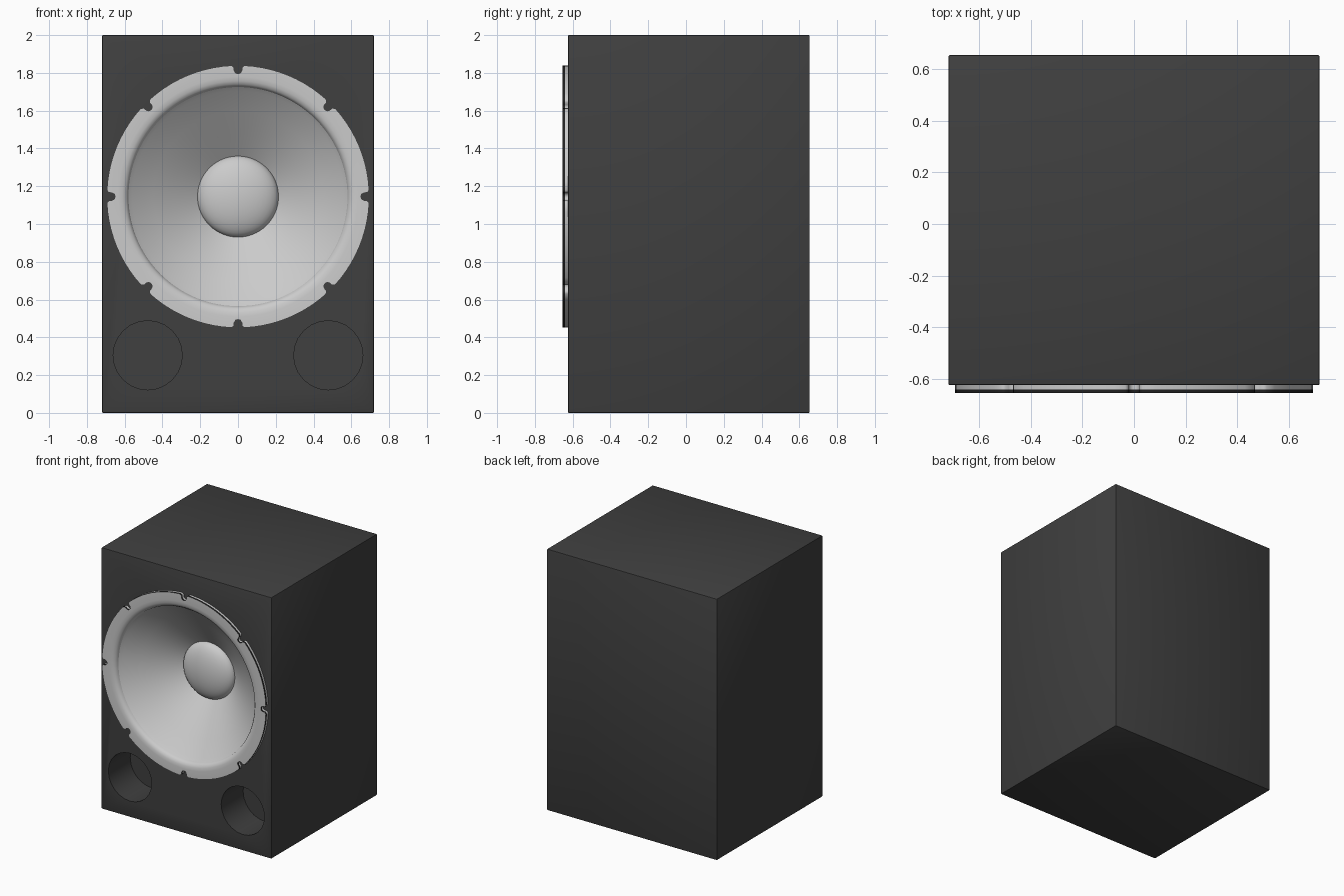
import bpy, bmesh, math
from mathutils import Matrix

if "Cube" in bpy.data.objects:
    bpy.data.objects.remove(bpy.data.objects["Cube"])

CZ = 1.145            # height of the driver centre
FRONT = -0.655        # front plane of the driver frame
BAFFLE = -0.625       # front plane of the cabinet


def material(name, value):
    m = bpy.data.materials.new(name)
    m.diffuse_color = (value, value, value, 1)
    m.use_nodes = True
    m.node_tree.nodes["Principled BSDF"].inputs["Base Color"].default_value = m.diffuse_color
    return m


charcoal = material("charcoal", 0.05)
black = material("black", 0.015)
silver = material("light_grey", 0.6)


def add_object(name, bm, mats, angle=40):
    bmesh.ops.recalc_face_normals(bm, faces=bm.faces)
    me = bpy.data.meshes.new(name)
    bm.to_mesh(me)
    bm.free()
    for m in mats:
        me.materials.append(m)
    ob = bpy.data.objects.new(name, me)
    bpy.context.collection.objects.link(ob)
    bpy.ops.object.select_all(action='DESELECT')
    ob.select_set(True)
    bpy.context.view_layer.objects.active = ob
    bpy.ops.object.shade_smooth_by_angle(angle=math.radians(angle))
    return ob


def cutter(name, x, z, r, y0, depth, sides, r_back=None):
    """Cylinder or cone along y, starting just before the baffle."""
    bm = bmesh.new()
    bmesh.ops.create_cone(
        bm, cap_ends=True, segments=sides, radius1=r,
        radius2=r if r_back is None else r_back, depth=depth,
        matrix=Matrix.Translation((x, y0 + depth / 2, z))
        @ Matrix.Rotation(-math.pi / 2, 4, 'X'))
    ob = add_object(name, bm, [charcoal])
    ob.hide_render = True
    return ob


def lathe(rows, angles, mat_rule=None):
    """Join rows of (radius list or number, y) around the driver axis."""
    bm = bmesh.new()
    n = len(angles)
    rings = []
    for r, y in rows:
        rad = r if isinstance(r, list) else [r] * n
        if rad[0] == 0:
            rings.append([bm.verts.new((0, y, CZ))] * n)
        else:
            rings.append([bm.verts.new((q * math.sin(a), y, CZ + q * math.cos(a)))
                          for q, a in zip(rad, angles)])
    for k in range(len(rings) - 1):
        a, b = rings[k], rings[k + 1]
        for i in range(n):
            j = (i + 1) % n
            vs = list(dict.fromkeys((a[i], a[j], b[j], b[i])))
            f = bm.faces.new(vs)
            f.material_index = mat_rule(k) if mat_rule else 0
    return bm


# cabinet with driver opening and two bass ports
bm = bmesh.new()
bmesh.ops.create_cube(bm, size=1)
bmesh.ops.scale(bm, vec=(1.44, 1.28, 2), verts=bm.verts)
bmesh.ops.translate(bm, vec=(0, 0.015, 1), verts=bm.verts)
bmesh.ops.bevel(bm, geom=bm.edges[:], offset=0.006, segments=2,
                profile=0.5, affect='EDGES')
cabinet = add_object("cabinet", bm, [charcoal], 30)
cutters = [cutter("driver_cutter", 0, CZ, 0.61, -0.70, 0.50, 64)]
for side in (-1, 1):
    cutters.append(cutter("port_cutter", side * 0.478, 0.305, 0.183, -0.70, 0.34, 24))
for c in cutters:
    mod = cabinet.modifiers.new("opening", 'BOOLEAN')
    mod.object = c
    mod.operation = 'DIFFERENCE'
    mod.solver = 'EXACT'
    bpy.ops.object.select_all(action='DESELECT')
    bpy.context.view_layer.objects.active = cabinet
    cabinet.select_set(True)
    bpy.ops.object.modifier_apply(modifier=mod.name)
for c in cutters:
    bpy.data.objects.remove(c)
bpy.ops.object.shade_smooth_by_angle(angle=math.radians(30))

# driver frame outline with eight screw notches
half = [(0.034, 0.695), (0.021, 0.684), (0.020, 0.668), (0.013, 0.655)]
notch = [(-d, r) for d, r in half] + [(0, 0.651)] + [(d, r) for d, r in reversed(half)]
angles, outline = [], []
for s in range(8):
    base = s * math.pi / 4
    for d, r in notch:
        angles.append(base + math.atan2(d, r))
        outline.append(r)
    edge = math.atan2(0.034, 0.695)
    for k in range(1, 10):
        angles.append(base + edge + (math.pi / 4 - 2 * edge) * k / 10)
        outline.append(0.695)

# frame: light back plate, dark gasket edge, light front with rolled inner lip
rows = [(outline, BAFFLE + 0.002), (outline, -0.641), (outline, FRONT),
        (0.635, FRONT), (0.612, -0.652), (0.594, -0.644), (0.583, -0.630),
        (0.578, -0.610)]
add_object("driver_frame", lathe(rows, angles, lambda k: 1 if k == 1 else 0),
           [silver, black], 50)

# cone and convex dust cap
ring = [2 * math.pi * i / 96 for i in range(96)]
cone_rows = [(0.580, -0.618), (0.56, -0.600), (0.45, -0.52), (0.33, -0.43), (0.205, -0.338)]
add_object("speaker_cone", lathe(cone_rows, ring), [silver], 50)
cap_rows = [(0.215 * math.cos(t), -0.342 - 0.085 * math.sin(t))
            for t in (math.radians(90 * k / 10) for k in range(10))]
add_object("dust_cap", lathe(cap_rows + [(0, -0.427)], ring), [silver], 50)
